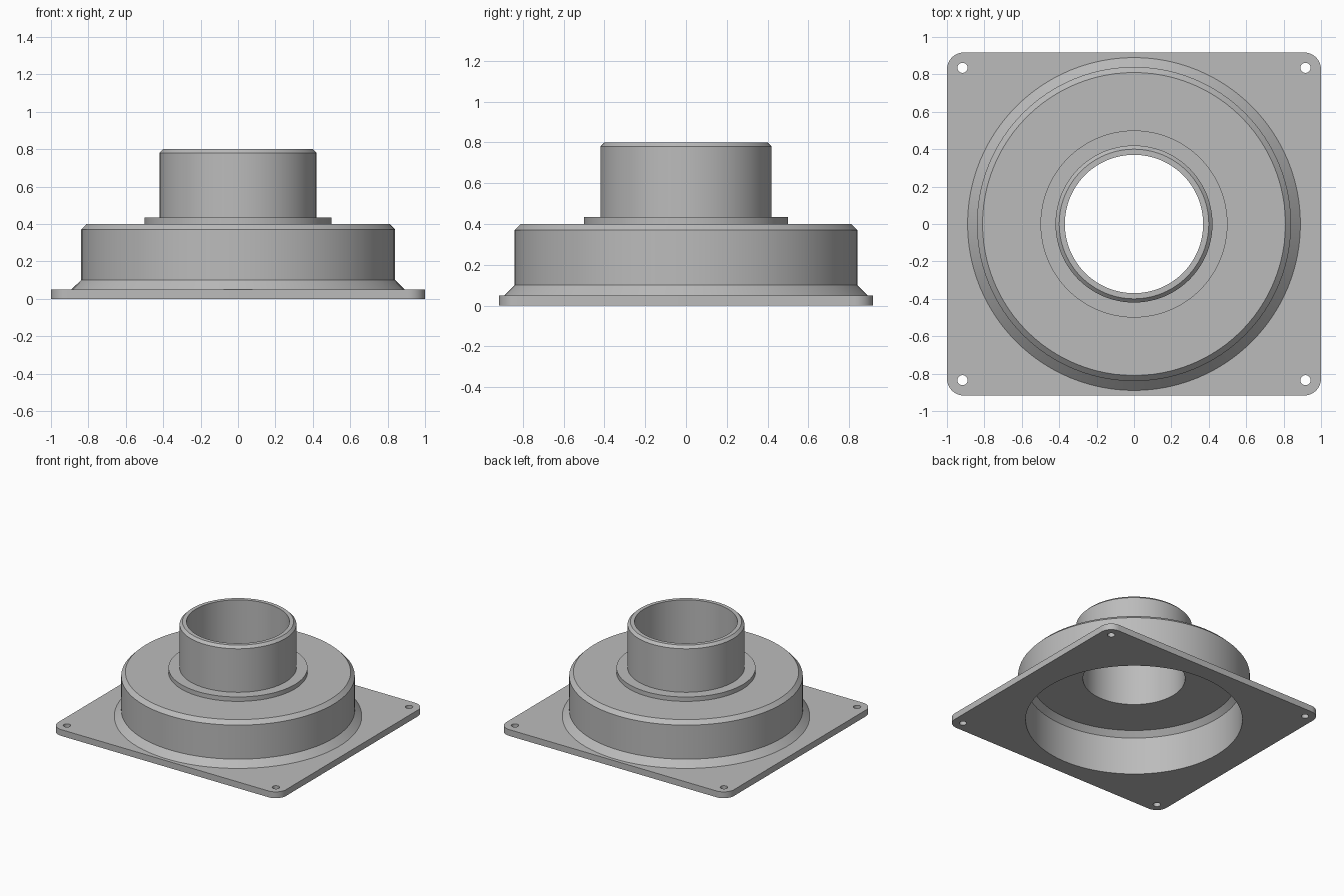
import bpy, bmesh, math

if "Cube" in bpy.data.objects:
    bpy.data.objects.remove(bpy.data.objects["Cube"], do_unlink=True)

SEGMENTS = 96
HALF_X, HALF_Y, THICK, CORNER = 1.0, 0.917, 0.05, 0.09
HOLE_X, HOLE_Y, HOLE_R = 0.917, 0.835, 0.027

grey = bpy.data.materials.new("light grey")
grey.use_nodes = True
colour = (0.5, 0.5, 0.5, 1)
grey.diffuse_color = colour
grey.node_tree.nodes["Principled BSDF"].inputs["Base Color"].default_value = colour

bm = bmesh.new()


def circle(r, z, cx=0, cy=0, n=SEGMENTS):
    angles = [math.tau * i / n for i in range(n)]
    return [bm.verts.new((cx + r * math.cos(a), cy + r * math.sin(a), z)) for a in angles]


def rounded_outline(z, steps=10):
    ring = []
    for k, (sx, sy) in enumerate(((1, 1), (-1, 1), (-1, -1), (1, -1))):
        for i in range(steps + 1):
            a = math.pi / 2 * (k + i / steps)
            ring.append(bm.verts.new((sx * (HALF_X - CORNER) + CORNER * math.cos(a),
                                      sy * (HALF_Y - CORNER) + CORNER * math.sin(a), z)))
    return ring


def bridge(low, high):
    for i in range(len(low)):
        j = (i + 1) % len(low)
        bm.faces.new((low[i], low[j], high[j], high[i]))


def fill(loops, up):
    edges = []
    for ring in loops:
        for a, b in zip(ring, ring[1:] + ring[:1]):
            edges.append(bm.edges.get((a, b)) or bm.edges.new((a, b)))
    bmesh.ops.triangle_fill(bm, edges=edges, use_beauty=True, normal=(0, 0, up))


# Hollow stepped body: from the bottom opening, up the bore, down the outside
profile = [(0.785, 0), (0.785, 0.3), (0.747, 0.342), (0.37, 0.342), (0.37, 0.8),
           (0.4, 0.8), (0.42, 0.78), (0.42, 0.435), (0.5, 0.435), (0.5, 0.4),
           (0.81, 0.4), (0.84, 0.37), (0.84, 0.1), (0.89, THICK)]
rings = [circle(r, z) for r, z in profile]
for low, high in zip(rings, rings[1:]):
    bridge(low, high)

# Mounting plate: rounded rim and four screw holes joined to the body
bottom, top = [rounded_outline(0)], [rounded_outline(THICK)]
for sx in (-1, 1):
    for sy in (-1, 1):
        for z, loops in ((0, bottom), (THICK, top)):
            loops.append(circle(HOLE_R, z, sx * HOLE_X, sy * HOLE_Y, 24))
for low, high in zip(bottom, top):
    bridge(low, high)
fill(bottom + [rings[0]], -1)
fill(top + [rings[-1]], 1)

bmesh.ops.recalc_face_normals(bm, faces=bm.faces)
mesh = bpy.data.meshes.new("flanged_duct_adapter")
bm.to_mesh(mesh)
bm.free()
mesh.materials.append(grey)
adapter = bpy.data.objects.new("flanged_duct_adapter", mesh)
bpy.context.collection.objects.link(adapter)

# Smooth round walls, crisp edges
bpy.ops.object.select_all(action="DESELECT")
adapter.select_set(True)
bpy.context.view_layer.objects.active = adapter
bpy.ops.object.shade_smooth_by_angle(angle=math.radians(25))
